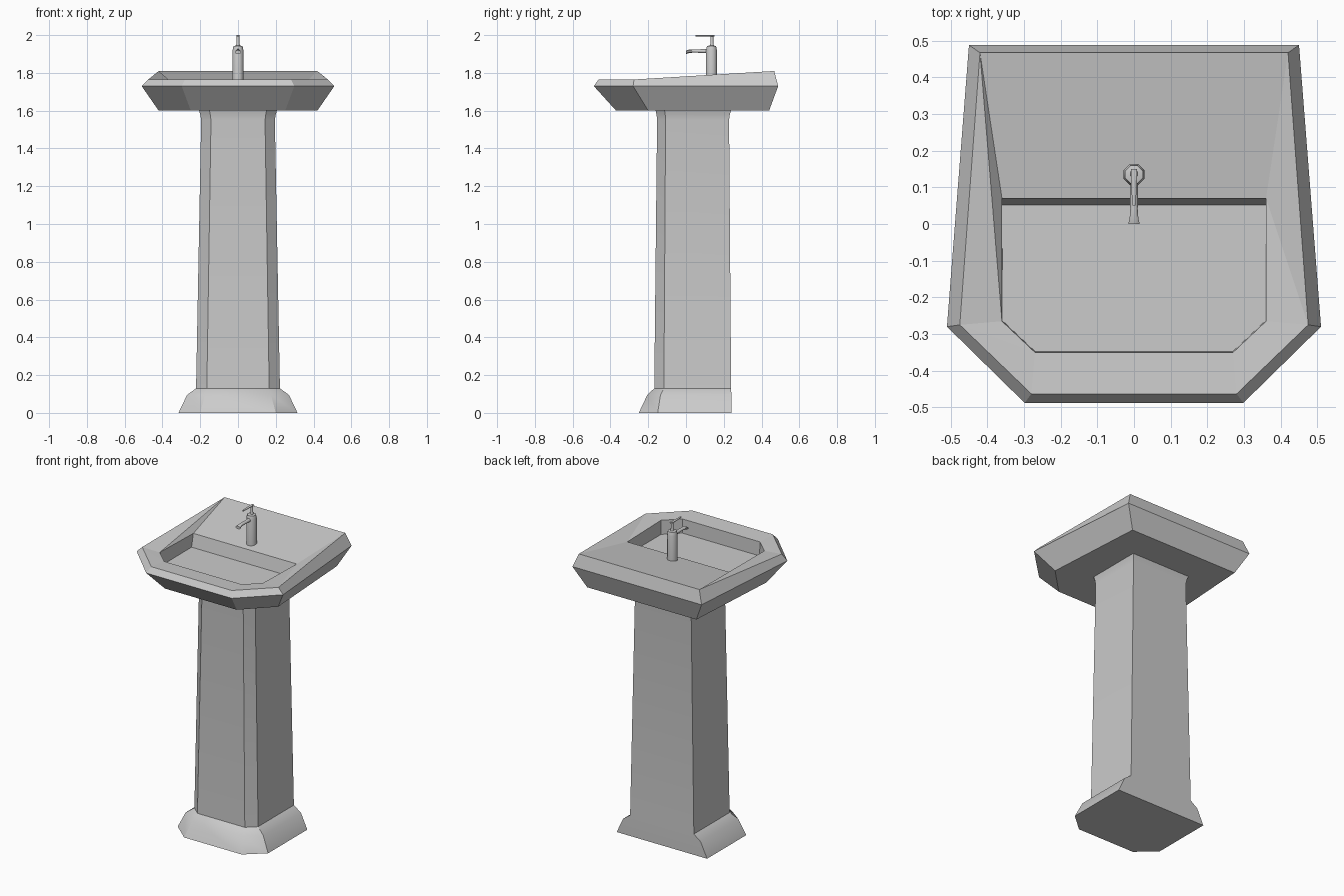
import bpy, bmesh, math
from mathutils import Vector

if "Cube" in bpy.data.objects:
    bpy.data.objects.remove(bpy.data.objects["Cube"])


def loft(name, rings, tri_step=None, smooth=None):
    """Skin closed rings of points and cap both ends."""
    bm = bmesh.new()
    vs = [[bm.verts.new(p) for p in r] for r in rings]
    n = len(rings[0])
    for k in range(len(vs) - 1):
        a, b = vs[k], vs[k + 1]
        for i in range(n):
            j = (i + 1) % n
            if k == tri_step:
                bm.faces.new((a[i], a[j], b[i]))
                bm.faces.new((a[j], b[j], b[i]))
            else:
                bm.faces.new((a[i], a[j], b[j], b[i]))
    bm.faces.new(vs[0])
    bm.faces.new(vs[-1])
    bmesh.ops.recalc_face_normals(bm, faces=bm.faces)
    me = bpy.data.meshes.new(name)
    bm.to_mesh(me)
    bm.free()
    ob = bpy.data.objects.new(name, me)
    bpy.context.collection.objects.link(ob)
    if smooth:
        bpy.context.view_layer.objects.active = ob
        bpy.ops.object.select_all(action='DESELECT')
        ob.select_set(True)
        bpy.ops.object.shade_smooth_by_angle(angle=math.radians(smooth))
    return ob


def hexa(back, side, front):
    """Mirrored six-sided ring from (x, y, z) of its back, side and front corners."""
    half = [Vector(p) for p in (back, side, front)]
    left = [Vector((-p.x, p.y, p.z)) for p in half]
    return [left[0], half[0], half[1], half[2], left[2], left[1]]


def circle(r, z, y, n=8):
    return [(r * math.cos(2 * math.pi * (i + .5) / n),
             y + r * math.sin(2 * math.pi * (i + .5) / n), z) for i in range(n)]


def section(y, z, w, h):
    """Eight-sided section across the spout."""
    return [(w * math.cos(math.pi * (i + .5) / 4), y,
             z + h * math.sin(math.pi * (i + .5) / 4)) for i in range(8)]


# Basin: underside, widest edge, rim, bowl edge, bowl floor
loft("basin", [
    hexa((.38, .44, 1.60), (.42, -.20, 1.60), (.25, -.37, 1.60)),
    hexa((.45, .488, 1.73), (.51, -.28, 1.73), (.298, -.488, 1.73)),
    hexa((.42, .467, 1.81), (.475, -.275, 1.765), (.28, -.463, 1.765)),
    hexa((.36, .07, 1.75), (.36, -.265, 1.758), (.27, -.35, 1.758)),
    hexa((.36, .052, 1.67), (.358, -.264, 1.67), (.269, -.348, 1.67)),
], tri_step=2)

# Pedestal: z, half width, front half width, front y, chamfer y, back y
profile = [
    (0, .315, .20, -.25, -.15, .24),
    (.095, .27, .175, -.205, -.135, .24),
    (.13, .222, .165, -.168, -.117, .239),
    (1.55, .195, .143, -.153, -.108, .228),
    (1.58, .20, .147, -.156, -.11, .232),
    (1.605, .207, .152, -.162, -.114, .24),
]
loft("pedestal", [hexa((w, b, z), (w, c, z), (f, y, z))
                  for z, w, f, y, c, b in profile], smooth=30)

# Tap body with rounded cap
loft("tap_body", [circle(r, z, .135) for r, z in
                  [(.031, 1.75), (.031, 1.92), (.028, 1.932), (.026, 1.942), (.012, 1.945)]],
     smooth=50)
# Lever stem and flat lever
loft("lever_stem", [circle(r, z, .137) for r, z in
                    [(.012, 1.94), (.008, 1.96), (.008, 2.0)]], smooth=50)
loft("tap_lever", [section(y, 1.996, w, .0043) for y, w in
                   [(.15, .009), (.12, .009), (.05, .005)]])
# Spout with flared tip
loft("tap_spout", [section(*s) for s in
                   [(.12, 1.915, .012, .012), (.04, 1.916, .011, .009),
                    (.015, 1.914, .013, .010), (0, 1.909, .017, .010)]], smooth=50)
